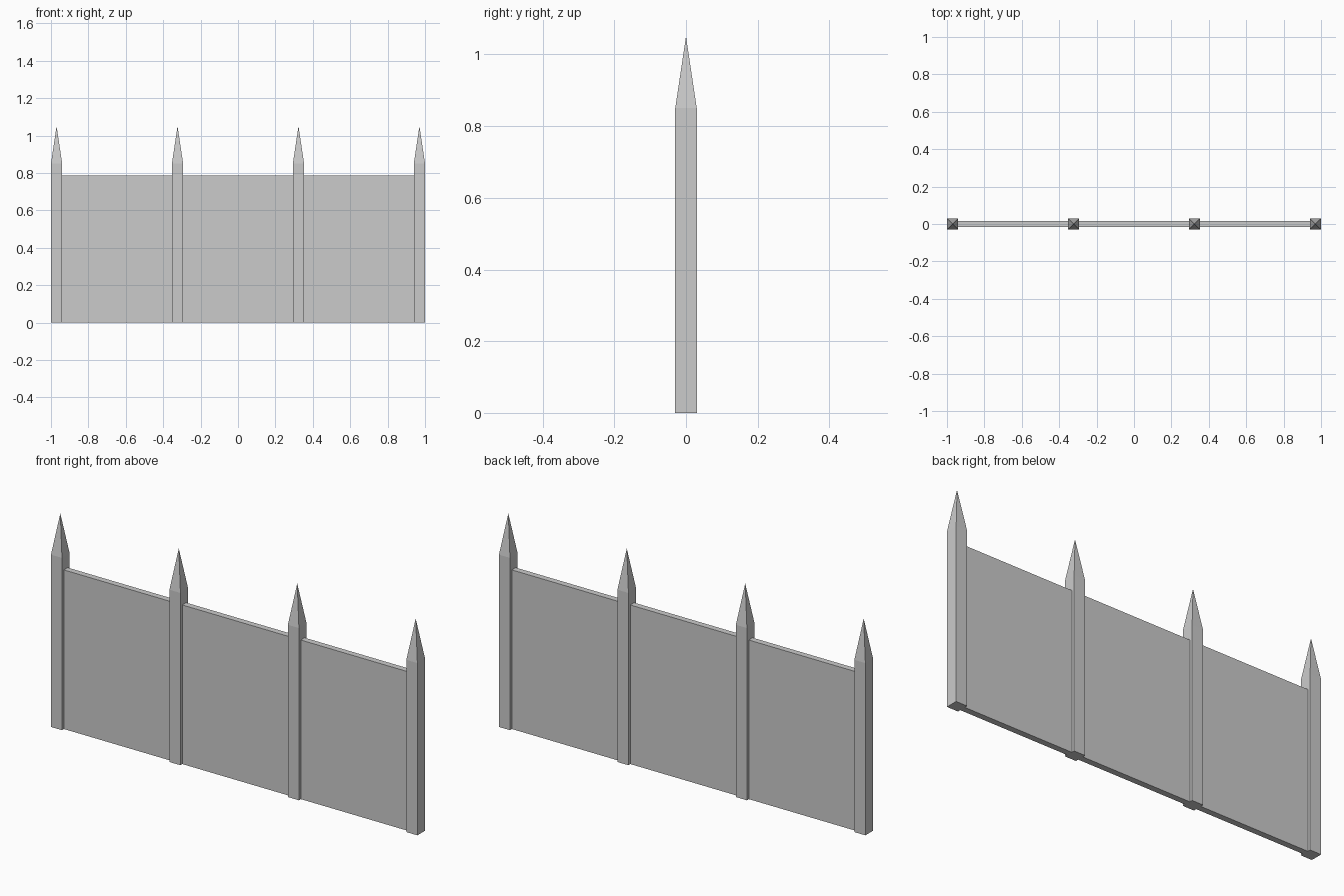
import bpy
import bmesh

if "Cube" in bpy.data.objects:
    bpy.data.objects.remove(bpy.data.objects["Cube"])

POST_W = 0.06
SHOULDER_Z = 0.85
TIP_Z = 1.05
PANEL_H = 0.785
PANEL_T = 0.03
POST_X = [-0.97 + i * 1.94 / 3 for i in range(4)]


def add_object(name, bm, x):
    bmesh.ops.recalc_face_normals(bm, faces=bm.faces)
    mesh = bpy.data.meshes.new(name)
    bm.to_mesh(mesh)
    bm.free()
    obj = bpy.data.objects.new(name, mesh)
    obj.location.x = x
    bpy.context.collection.objects.link(obj)
    return obj


def box(sx, sy, sz):
    # Box centred on x and y, standing on z = 0
    bm = bmesh.new()
    bmesh.ops.create_cube(bm, size=1)
    bmesh.ops.translate(bm, verts=bm.verts, vec=(0, 0, 0.5))
    bmesh.ops.scale(bm, verts=bm.verts, vec=(sx, sy, sz))
    return bm


# Square posts with pointed pyramid tips
for i, x in enumerate(POST_X):
    bm = box(POST_W, POST_W, SHOULDER_Z)
    top = max(bm.faces, key=lambda f: f.calc_center_median().z)
    tip = bmesh.ops.poke(bm, faces=[top])["verts"][0]
    tip.co.z = TIP_Z
    add_object(f"fence_post_{i + 1}", bm, x)

# Flat panels fitted between neighbouring posts
for i, (a, b) in enumerate(zip(POST_X, POST_X[1:])):
    add_object(f"fence_panel_{i + 1}", box(b - a - POST_W, PANEL_T, PANEL_H), (a + b) / 2)
